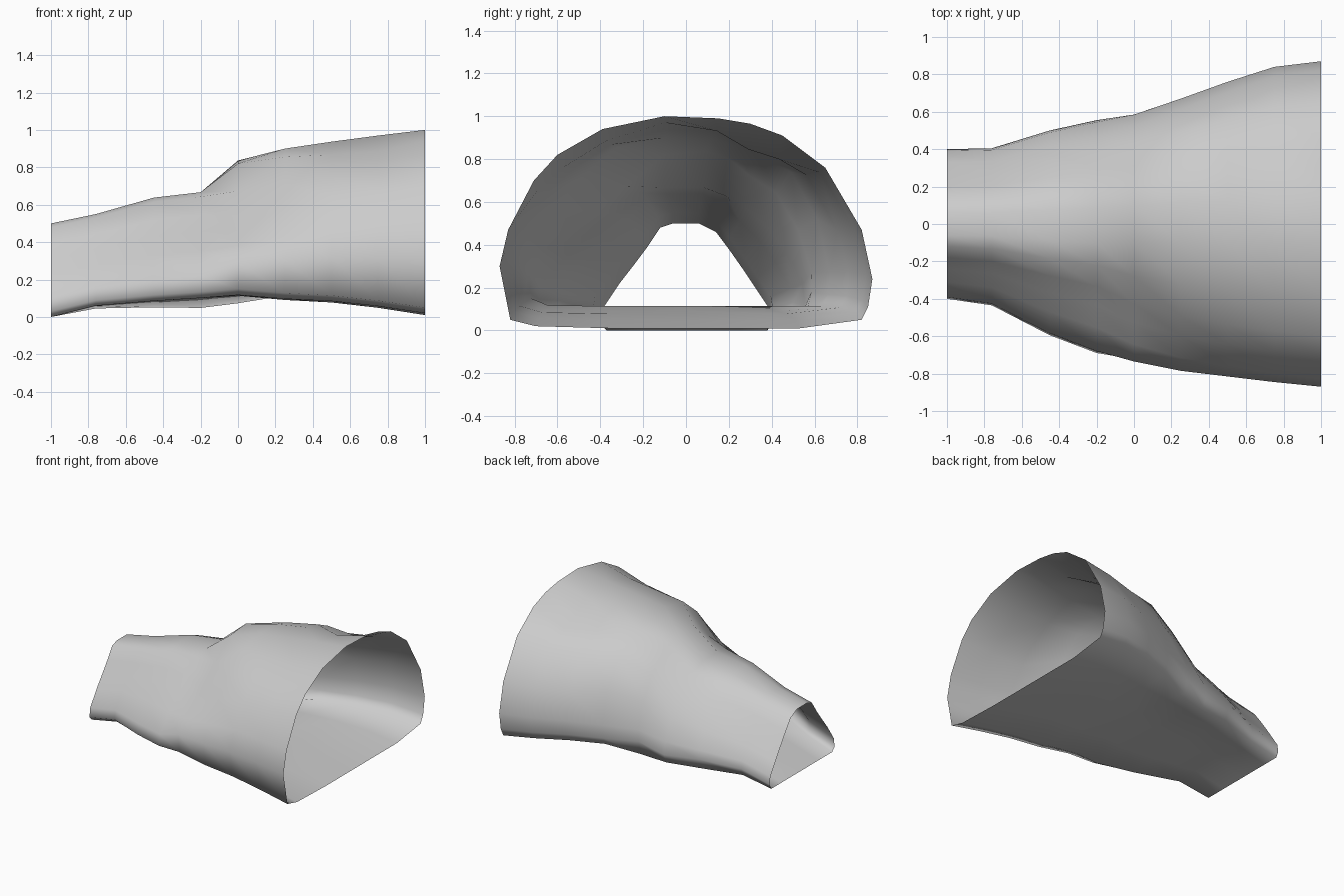
import bpy, bmesh

# Narrow-end and wide-end cross-sections (y, z), same point order
NARROW = [(.25, 0), (.38, 0), (.4, .04), (.39, .1), (.33, .19), (.27, .28), (.2, .38),
          (.14, .46), (.06, .5), (-.06, .5), (-.12, .48), (-.18, .39), (-.24, .31),
          (-.31, .22), (-.39, .1), (-.4, .03), (-.37, 0), (-.2, 0), (0, 0)]
WIDE = [(.53, .01), (.82, .05), (.85, .11), (.87, .24), (.82, .47), (.65, .76), (.45, .91),
        (.3, .965), (.15, .99), (-.1, 1), (-.39, .94), (-.6, .82), (-.71, .7),
        (-.83, .47), (-.87, .3), (-.82, .05), (-.7, .02), (-.35, .01), (0, .01)]

# Stations: x, blend towards wide shape, +y width, -y width, floor height, top height,
# then height offsets of single points (dents and bulges of the worn surface)
STATIONS = [
    (-1, 0, .40, .40, 0, .5, {}),
    (-.76, .02, .405, .435, .06, .55, {1: -.015}),
    (-.45, .06, .50, .595, .085, .638, {1: -.035, 4: .02, 5: .02}),
    (-.2, .12, .555, .69, .10, .667, {1: -.055, 2: -.03, 4: .05, 5: .05, 6: .03}),
    (0, .5, .585, .735, .11, .84, {1: -.055, 4: .05, 5: .05, 9: -.02,
                                   10: -.13, 11: -.15, 12: -.13, 13: -.06}),
    (.25, .72, .67, .785, .085, .90, {4: .07, 5: .08, 6: .02, 11: -.03, 12: -.05, 13: -.03}),
    (.5, .86, .76, .815, .07, .937, {5: .02, 10: -.02, 11: -.03, 12: -.02}),
    (.75, .95, .84, .845, .04, .97, {6: -.08, 7: -.09, 8: -.03, 10: -.03, 11: -.04, 12: -.02}),
    (1, 1, .87, .87, 0, 1, {}),
]


def section(bm, x, t, right, left, floor, top, dents):
    """One ring, blended from the two end shapes and fitted to the outline."""
    pts = []
    for (ya, za), (yb, zb) in zip(NARROW, WIDE):
        pts.append(((1 - t) * ya / .4 + t * yb / .87, (1 - t) * za / .5 + t * zb))
    hi = max(p[0] for p in pts)
    lo = -min(p[0] for p in pts)
    ring = []
    for i, (u, v) in enumerate(pts):
        y = u / hi * right if u > 0 else u / lo * left
        z = floor + (top - floor) * v + dents.get(i, 0)
        ring.append(bm.verts.new((x, y, z)))
    return ring


# Tapered open tunnel shell
bm = bmesh.new()
rings = [section(bm, *s) for s in STATIONS]
n = len(NARROW)
for a, b in zip(rings, rings[1:]):
    for i in range(n):
        j = (i + 1) % n
        bm.faces.new((a[i], b[i], b[j], a[j]))
bmesh.ops.recalc_face_normals(bm, faces=bm.faces)
mesh = bpy.data.meshes.new("tapered_shell")
bm.to_mesh(mesh)
bm.free()
shell = bpy.data.objects.new("tapered_shell", mesh)
bpy.context.collection.objects.link(shell)
for p in mesh.polygons:
    p.use_smooth = True
